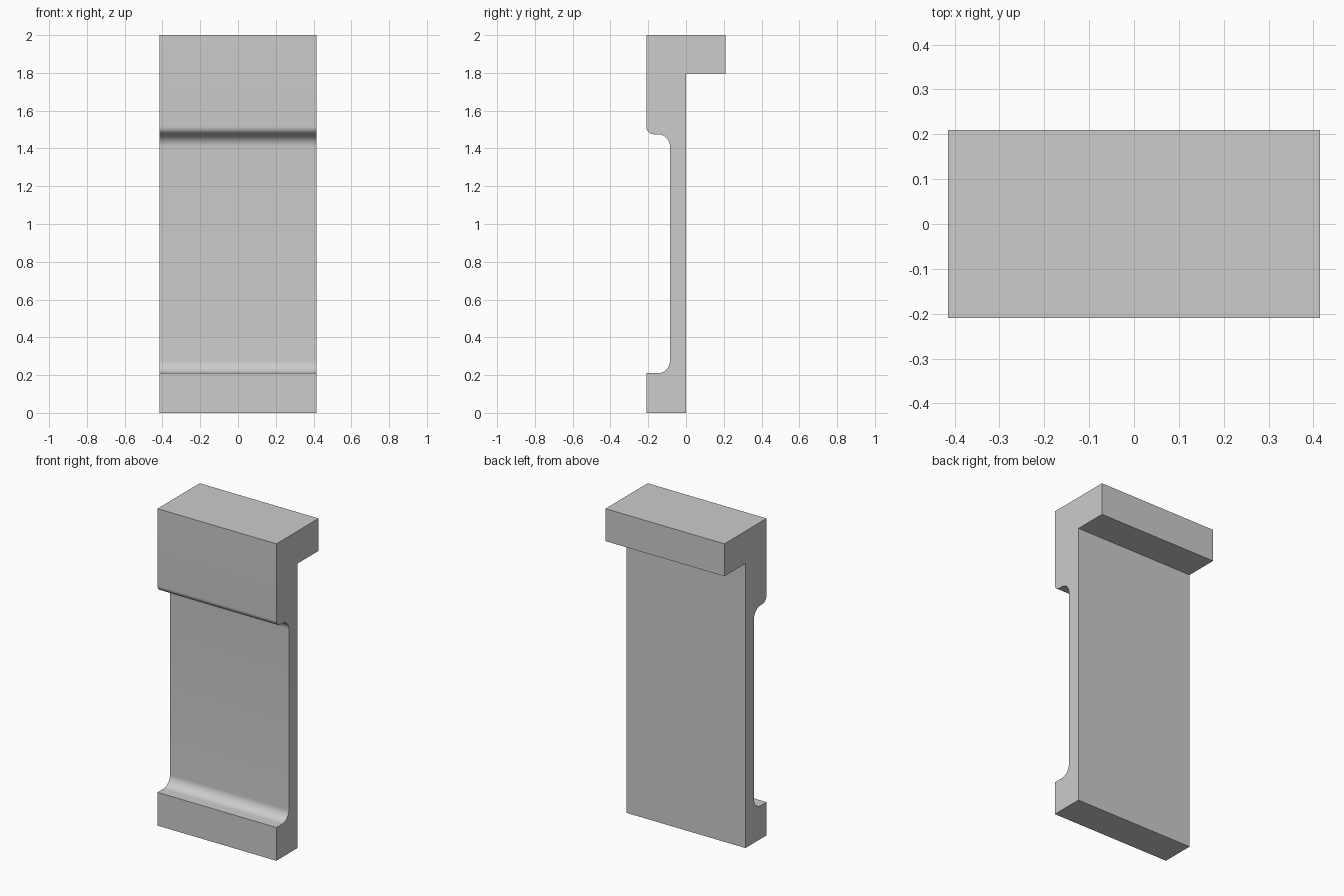
import bpy, bmesh, math

cube = bpy.data.objects.get("Cube")
if cube:
    bpy.data.objects.remove(cube, do_unlink=True)

HALF_WIDTH = 0.415
FRONT, WEB, BACK = -0.21, -0.085, 0.21
LEDGE, SHOULDER = 0.21, 1.475
FILLET, ROUND = 0.065, 0.04


def arc(cy, cz, radius, start, end, steps=12):
    """Points (y, z) along an arc, angles in degrees."""
    angles = [math.radians(start + (end - start) * i / steps) for i in range(steps + 1)]
    return [(cy + radius * math.cos(a), cz + radius * math.sin(a)) for a in angles]


# Side profile: foot, thin web with fillets, rounded shoulder, rear hook
profile = [(0, 0), (0, 1.795), (BACK, 1.795), (BACK, 2), (FRONT, 2)]
profile += arc(FRONT + ROUND, SHOULDER + ROUND, ROUND, 180, 270)
profile += arc(WEB - FILLET, SHOULDER - FILLET, FILLET, 90, 0)
profile += arc(WEB - FILLET, LEDGE + FILLET, FILLET, 0, -90)
profile += [(FRONT, LEDGE), (FRONT, 0)]

# Extrude the profile across the width
bm = bmesh.new()
face = bm.faces.new([bm.verts.new((-HALF_WIDTH, y, z)) for y, z in profile])
extruded = bmesh.ops.extrude_face_region(bm, geom=[face])["geom"]
bmesh.ops.translate(bm, vec=(2 * HALF_WIDTH, 0, 0),
                    verts=[v for v in extruded if isinstance(v, bmesh.types.BMVert)])
bmesh.ops.recalc_face_normals(bm, faces=bm.faces)
mesh = bpy.data.meshes.new("hooked_bracket")
bm.to_mesh(mesh)
bm.free()

# Plain grey material
grey = bpy.data.materials.new("light_grey")
grey.use_nodes = True
colour = (0.604, 0.604, 0.604, 1)
grey.diffuse_color = colour
grey.node_tree.nodes["Principled BSDF"].inputs["Base Color"].default_value = colour
mesh.materials.append(grey)

bracket = bpy.data.objects.new("hooked_bracket", mesh)
bpy.context.collection.objects.link(bracket)

# Smooth fillets, sharp corners
bpy.ops.object.select_all(action="DESELECT")
bracket.select_set(True)
bpy.context.view_layer.objects.active = bracket
bpy.ops.object.shade_smooth_by_angle(angle=math.radians(30))
